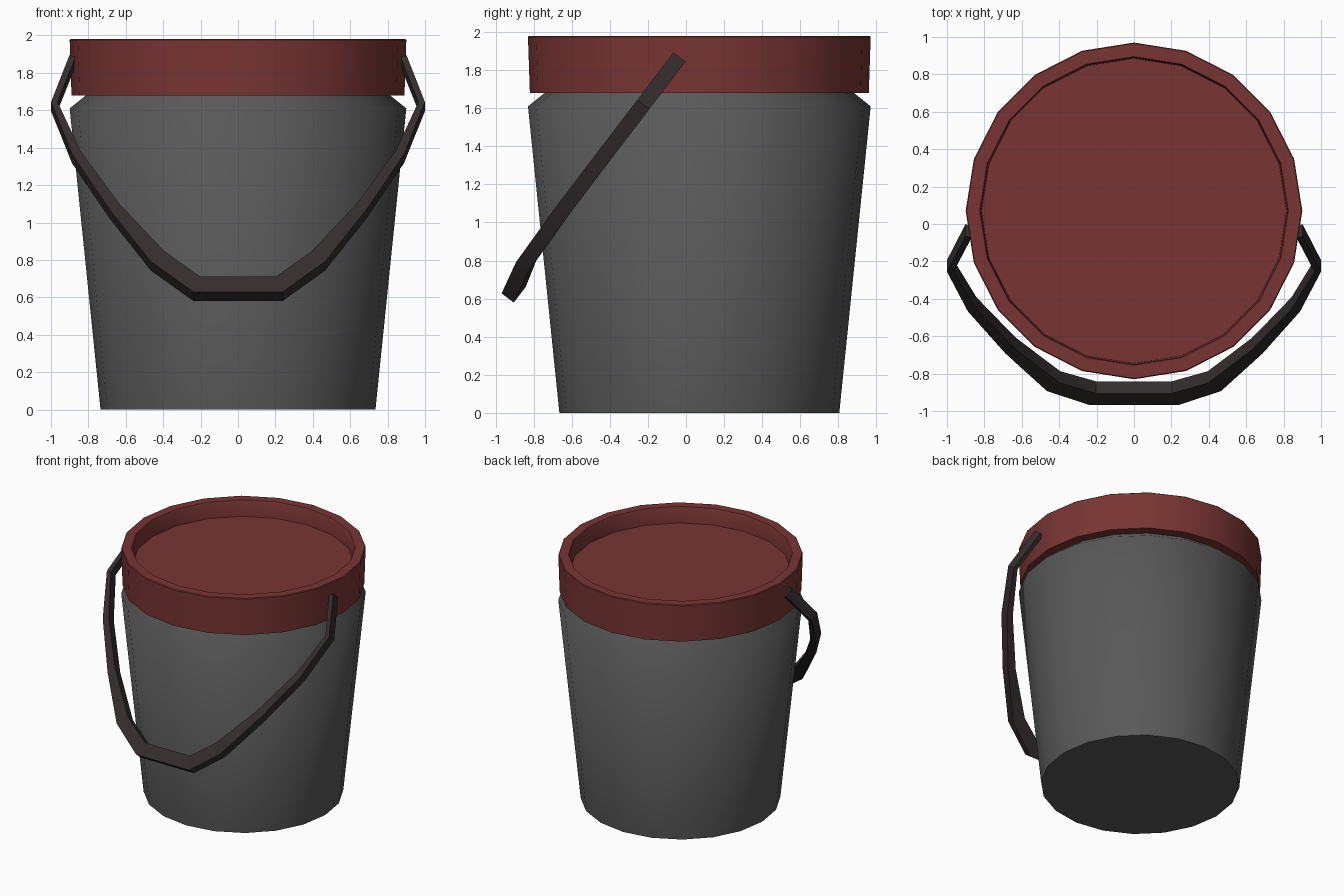
import bpy, bmesh, math
from mathutils import Vector

if "Cube" in bpy.data.objects:
    bpy.data.objects.remove(bpy.data.objects["Cube"])

SIDES, CY = 20, 0.07


def material(name, rgb):
    m = bpy.data.materials.new(name)
    m.diffuse_color = (*rgb, 1)
    m.use_nodes = True
    m.node_tree.nodes["Principled BSDF"].inputs["Base Color"].default_value = m.diffuse_color
    return m


def finish(name, bm, mat, angle):
    bmesh.ops.recalc_face_normals(bm, faces=bm.faces)
    me = bpy.data.meshes.new(name)
    bm.to_mesh(me)
    bm.free()
    me.materials.append(mat)
    ob = bpy.data.objects.new(name, me)
    bpy.context.collection.objects.link(ob)
    bpy.ops.object.select_all(action='DESELECT')
    ob.select_set(True)
    bpy.context.view_layer.objects.active = ob
    bpy.ops.object.shade_smooth_by_angle(angle=math.radians(angle))
    return ob


def skin(bm, rings):
    """Bridge consecutive vertex rings and cap both ends."""
    n = len(rings[0])
    for a, b in zip(rings, rings[1:]):
        for i in range(n):
            j = (i + 1) % n
            bm.faces.new((a[i], a[j], b[j], b[i]))
    bm.faces.new(rings[0])
    bm.faces.new(rings[-1])


def lathe(name, profile, mat, angle):
    bm = bmesh.new()
    step = 2 * math.pi / SIDES
    skin(bm, [[bm.verts.new((r * math.cos(i * step), CY + r * math.sin(i * step), z))
               for i in range(SIDES)] for r, z in profile])
    return finish(name, bm, mat, angle)


grey = material("dark_grey", (0.10, 0.10, 0.10))
red = material("dull_red", (0.19, 0.036, 0.034))
brown = material("dark_brown", (0.035, 0.026, 0.027))

# tapered bucket with an inward shoulder under the lid
lathe("bucket_body", [(0.735, 0), (0.9, 1.61), (0.80, 1.69), (0.80, 1.72)], grey, 65)

# lid with raised rim and sunken panel
lathe("lid", [(0.80, 1.68), (0.89, 1.68), (0.90, 1.975), (0.895, 1.98),
              (0.825, 1.98), (0.82, 1.97), (0.815, 1.85)], red, 30)

# drooping handle: half path (x, y, z, in-plane width), mirrored across x
half = [(0.22, -0.905, 0.645, 0.11), (0.43, -0.84, 0.795, 0.10),
        (0.66, -0.65, 1.06, 0.065), (0.865, -0.43, 1.35, 0.05),
        (0.982, -0.224, 1.62, 0.035), (0.885, -0.037, 1.865, 0.035)]
path = [(-x, y, z, w) for x, y, z, w in reversed(half)] + half
pts = [Vector(p[:3]) for p in path]
across = Vector((0, -0.795, 0.606))
bm = bmesh.new()
rings = []
for i, p in enumerate(pts):
    before = (p - pts[i - 1]).normalized() if i else Vector()
    after = (pts[i + 1] - p).normalized() if i < len(pts) - 1 else Vector()
    side = (before + after).cross(across).normalized() * path[i][3] / 2
    n = across * 0.04
    rings.append([bm.verts.new(p + v) for v in (side + n, side - n, -side - n, -side + n)])
skin(bm, rings)
finish("handle", bm, brown, 30)
